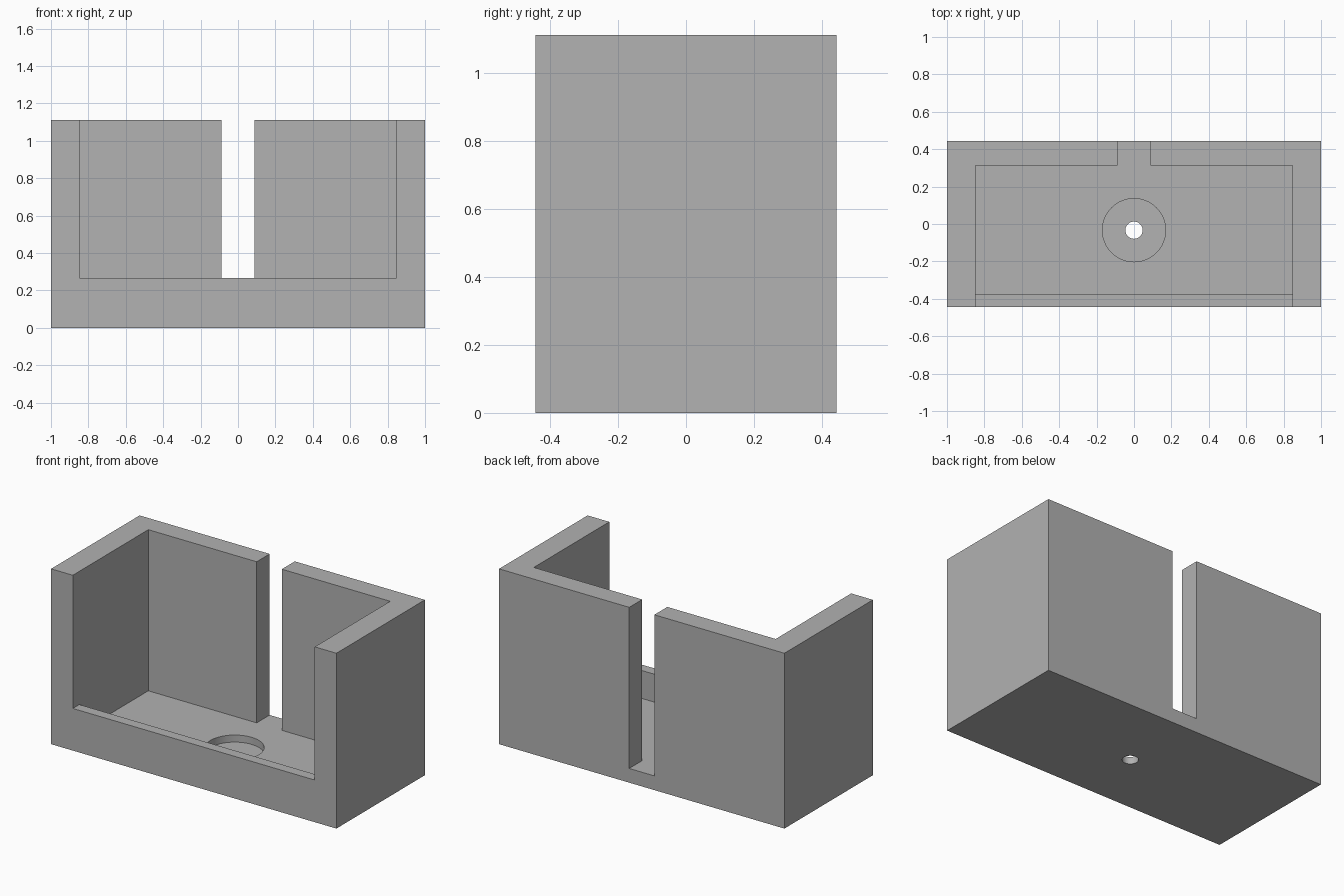
import bpy
import bmesh
import math
from mathutils import Vector

cube = bpy.data.objects.get("Cube")
if cube:
    bpy.data.objects.remove(cube, do_unlink=True)

WIDTH, DEPTH, HEIGHT = 1.0, 0.443, 1.111      # half width, half depth, full height
INNER_X, BACK_Y, LIP_Y = 0.848, 0.313, -0.378
FLOOR, LIP_TOP, SLOT = 0.09, 0.267, 0.088
HOLE_Y = -0.033
ABOVE = HEIGHT + 0.2

grey = bpy.data.materials.new("plain grey")
grey.use_nodes = True
colour = (0.445, 0.445, 0.445, 1)
grey.diffuse_color = colour
grey.node_tree.nodes["Principled BSDF"].inputs["Base Color"].default_value = colour


def prism(name, outline, bottom, top):
    """Extrude a flat outline upward into a closed solid."""
    bm = bmesh.new()
    face = bm.faces.new([bm.verts.new((x, y, bottom)) for x, y in outline])
    new = bmesh.ops.extrude_face_region(bm, geom=[face])["geom"]
    verts = [v for v in new if isinstance(v, bmesh.types.BMVert)]
    bmesh.ops.translate(bm, verts=verts, vec=Vector((0, 0, top - bottom)))
    bmesh.ops.recalc_face_normals(bm, faces=bm.faces)
    mesh = bpy.data.meshes.new(name)
    bm.to_mesh(mesh)
    bm.free()
    mesh.materials.append(grey)
    obj = bpy.data.objects.new(name, mesh)
    bpy.context.collection.objects.link(obj)
    return obj


def rectangle(x, y0, y1):
    return [(-x, y0), (x, y0), (x, y1), (-x, y1)]


def circle(radius, sides=64):
    angles = [2 * math.pi * i / sides for i in range(sides)]
    return [(radius * math.cos(a), HOLE_Y + radius * math.sin(a)) for a in angles]


def cut(target, cutter):
    """Subtract the cutter from the target and discard it."""
    cutter.hide_render = True
    mod = target.modifiers.new("cut", "BOOLEAN")
    mod.operation = "DIFFERENCE"
    mod.solver = "EXACT"
    mod.object = cutter
    bpy.context.view_layer.objects.active = target
    bpy.ops.object.modifier_apply(modifier=mod.name)
    bpy.data.objects.remove(cutter, do_unlink=True)


# Outer block
housing = prism("housing", rectangle(WIDTH, -DEPTH, DEPTH), 0, HEIGHT)

# Cavity joined to the slot through the back wall
right_half = [(INNER_X, LIP_Y), (INNER_X, BACK_Y), (SLOT, BACK_Y), (SLOT, DEPTH + 0.2)]
outline = right_half + [(-x, y) for x, y in reversed(right_half)]
cut(housing, prism("cavity_cutter", outline, FLOOR, ABOVE))

# Open front above a low lip
cut(housing, prism("front_cutter", rectangle(INNER_X, -DEPTH - 0.2, -0.2), LIP_TOP, ABOVE))

# Round recess in the floor with a small hole through it
cut(housing, prism("recess_cutter", circle(0.169), FLOOR / 2, FLOOR + 0.1))
cut(housing, prism("hole_cutter", circle(0.046), -0.1, FLOOR + 0.1))

# Smooth round walls, crisp corners
bpy.ops.object.select_all(action="DESELECT")
housing.select_set(True)
bpy.context.view_layer.objects.active = housing
bpy.ops.object.shade_smooth_by_angle(angle=math.radians(30))
